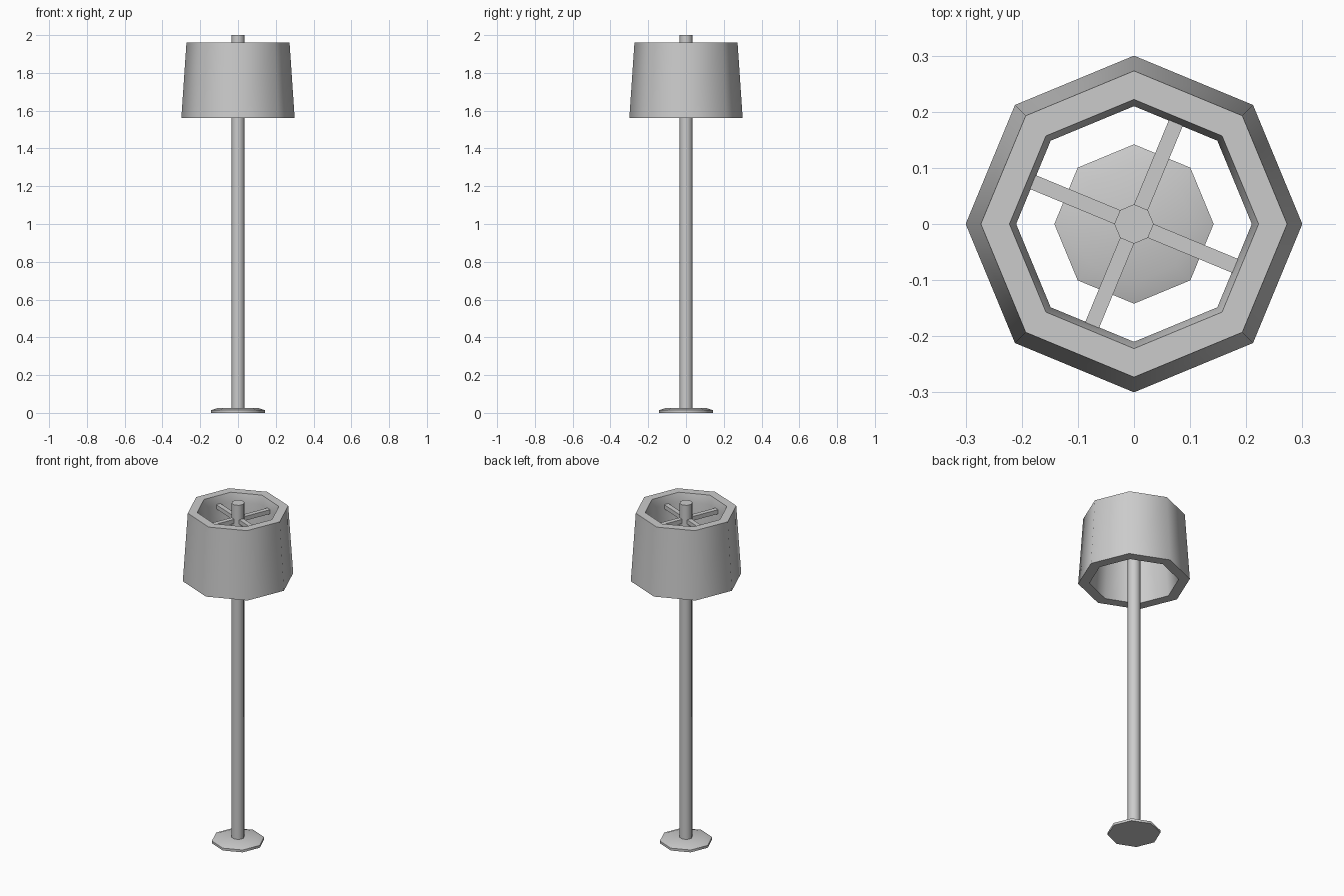
import bpy, math
from mathutils import Matrix

if "Cube" in bpy.data.objects:
    bpy.data.objects.remove(bpy.data.objects["Cube"])

SIDES = 8


def lathe(name, profile, closed=False):
    """Revolve an (r, z) profile with eight sides; open profiles are capped."""
    n = len(profile)
    verts = [(r * math.cos(math.tau * i / SIDES), r * math.sin(math.tau * i / SIDES), z)
             for i in range(SIDES) for r, z in profile]
    faces = []
    for i in range(SIDES):
        a, b = i * n, (i + 1) % SIDES * n
        for k in range(n if closed else n - 1):
            m = (k + 1) % n
            faces.append((a + k, b + k, b + m, a + m))
    if not closed:
        faces.append([i * n for i in reversed(range(SIDES))])
        faces.append([i * n + n - 1 for i in range(SIDES)])
    return add(name, verts, faces, True)


def add(name, verts, faces, smooth=False):
    mesh = bpy.data.meshes.new(name)
    mesh.from_pydata(verts, [], faces)
    mesh.update()
    obj = bpy.data.objects.new(name, mesh)
    bpy.context.collection.objects.link(obj)
    if smooth:
        bpy.ops.object.select_all(action='DESELECT')
        obj.select_set(True)
        bpy.context.view_layer.objects.active = obj
        bpy.ops.object.shade_smooth_by_angle(angle=math.radians(50))
    return obj


# Foot and pole
lathe("base", [(0.142, 0), (0.142, 0.014), (0.105, 0.027)])
lathe("pole", [(0.035, 0.02), (0.035, 2.0)])

# Thick tapered shade, its inside narrowing where the spokes meet it
lathe("shade", [(0.30, 1.56), (0.273, 1.96), (0.222, 1.96), (0.21, 1.91), (0.24, 1.56)],
      closed=True)

# Four spokes leaving alternate faces of the pole
h = 0.035 * math.sin(math.pi / 8)
z0, z1 = 1.89, 1.915
x0, x1 = 0.032, 0.197
box = [(x, y, z) for x in (x0, x1) for y in (-h, h) for z in (z0, z1)]
quads = [(0, 1, 3, 2), (4, 6, 7, 5), (0, 4, 5, 1), (2, 3, 7, 6), (0, 2, 6, 4), (1, 5, 7, 3)]
for i in range(4):
    spoke = add(f"spoke_{i + 1}", box, quads)
    spoke.data.transform(Matrix.Rotation(math.radians(67.5 + 90 * i), 4, 'Z'))
